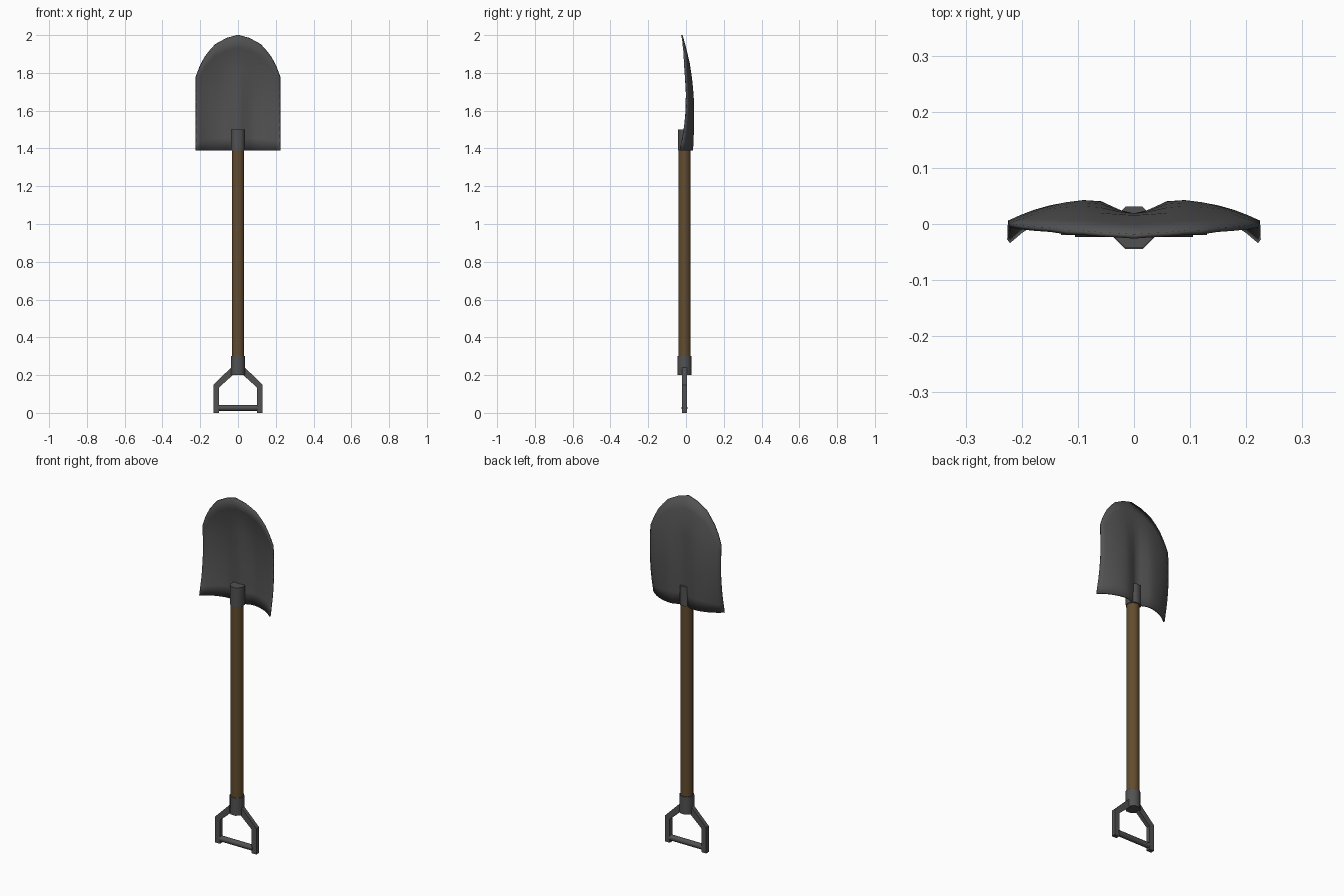
import bpy, bmesh, math
from mathutils import Vector, Matrix

if "Cube" in bpy.data.objects:
    bpy.data.objects.remove(bpy.data.objects["Cube"])

CY = -0.008  # depth of the shaft axis


def material(name, rgb):
    m = bpy.data.materials.new(name)
    m.diffuse_color = (*rgb, 1)
    m.use_nodes = True
    m.node_tree.nodes["Principled BSDF"].inputs["Base Color"].default_value = m.diffuse_color
    return m


wood = material("wood", (0.125, 0.072, 0.027))
metal = material("dark_metal", (0.083, 0.083, 0.083))


def interp(x, pts):
    for (a, fa), (b, fb) in zip(pts, pts[1:]):
        if x <= b:
            return fa + (fb - fa) * max(0, (x - a) / (b - a))
    return pts[-1][1]


def smooth(ob, angle):
    bpy.ops.object.select_all(action='DESELECT')
    ob.select_set(True)
    bpy.context.view_layer.objects.active = ob
    bpy.ops.object.shade_smooth_by_angle(angle=math.radians(angle))


def rod(name, a, b, r, mat, sides=8):
    a, b = Vector(a), Vector(b)
    d = b - a
    bpy.ops.mesh.primitive_cylinder_add(vertices=sides, radius=r, depth=d.length)
    ob = bpy.context.object
    ob.name = name
    # half-step turn gives a flat facing the front
    ob.data.transform(Matrix.Rotation(math.pi / sides, 4, 'Z'))
    ob.location = (a + b) / 2
    ob.rotation_euler = d.to_track_quat('Z', 'Y').to_euler()
    ob.data.materials.append(mat)
    smooth(ob, 50)
    return ob


def mesh_object(name, bm):
    bmesh.ops.recalc_face_normals(bm, faces=bm.faces)
    me = bpy.data.meshes.new(name)
    bm.to_mesh(me)
    bm.free()
    me.materials.append(metal)
    ob = bpy.data.objects.new(name, me)
    bpy.context.collection.objects.link(ob)
    return ob


# wooden shaft and the metal sockets at both ends
rod("shaft", (0, CY, 0.25), (0, CY, 1.45), 0.034, wood, 12)
rod("grip_socket", (0, CY, 0.2), (0, CY, 0.3), 0.04, metal)
rod("blade_socket", (0, CY + 0.002, 1.39), (0, CY + 0.002, 1.5), 0.04, metal)

# D-shaped grip: side arms from one mirrored profile, plus the crossbar
bm = bmesh.new()
arm = [(0.1, 0), (0.13, 0), (0.13, 0.148), (0.03, 0.247), (0, 0.247), (0, 0.225), (0.1, 0.135)]
face = bm.faces.new([bm.verts.new((x, CY - 0.012, z)) for x, z in arm])
ext = bmesh.ops.extrude_face_region(bm, geom=[face])
bmesh.ops.translate(bm, vec=(0, 0.024, 0),
                    verts=[v for v in ext['geom'] if isinstance(v, bmesh.types.BMVert)])
grip = mesh_object("grip_arms", bm)
grip.modifiers.new("mirror", 'MIRROR').use_axis = (True, False, False)
rod("grip_crossbar", (-0.105, CY, 0.026), (0.105, CY, 0.026), 0.016, metal)

# blade: dished sheet with a fading central groove and curled lower corners
spine = [(1.39, 0.034), (1.5, 0.038), (1.65, 0.037), (1.75, 0.029),
         (1.83, 0.018), (1.9, 0.002), (1.95, -0.013), (2.0, -0.026)]
edge = [(1.39, -0.034), (1.5, -0.012), (1.6, -0.002), (1.7, -0.001),
        (1.78, -0.006), (1.88, -0.030), (2.0, -0.06)]
groove = [(1.39, 0.027), (1.5, 0.029), (1.65, 0.026), (1.75, 0.018), (1.83, 0.007), (1.88, 0)]
top = [(0, 2.0), (0.06, 1.983), (0.12, 1.95), (0.17, 1.893), (0.2, 1.835), (0.221, 1.78)]
cols = [0, 0.025, 0.06, 0.09, 0.12, 0.15, 0.175, 0.2, 0.221]
ROWS = 9


def blade_y(x, z):
    s, e = interp(z, spine), interp(z, edge)
    g = interp(z, groove) * (1 + math.cos(math.pi * min(1, x / 0.08))) / 2
    return s - (s - e) * (x / 0.221) ** 3 - g


bm = bmesh.new()
grid = []
for x in cols:
    line = []
    for j in range(ROWS + 1):
        z = 1.39 + (interp(x, top) - 1.39) * j / ROWS
        line.append(bm.verts.new((x, blade_y(x, z), z)))
    grid.append(line)
for a, b in zip(grid, grid[1:]):
    for j in range(ROWS):
        bm.faces.new((a[j], b[j], b[j + 1], a[j + 1]))
blade = mesh_object("blade", bm)
# front of the sheet must face -y so the thickness grows backwards
if sum(p.normal.y for p in blade.data.polygons) > 0:
    blade.data.flip_normals()
mir = blade.modifiers.new("mirror", 'MIRROR')
mir.use_clip = True
sol = blade.modifiers.new("thickness", 'SOLIDIFY')
sol.thickness = 0.008
sol.offset = -1
smooth(blade, 50)
